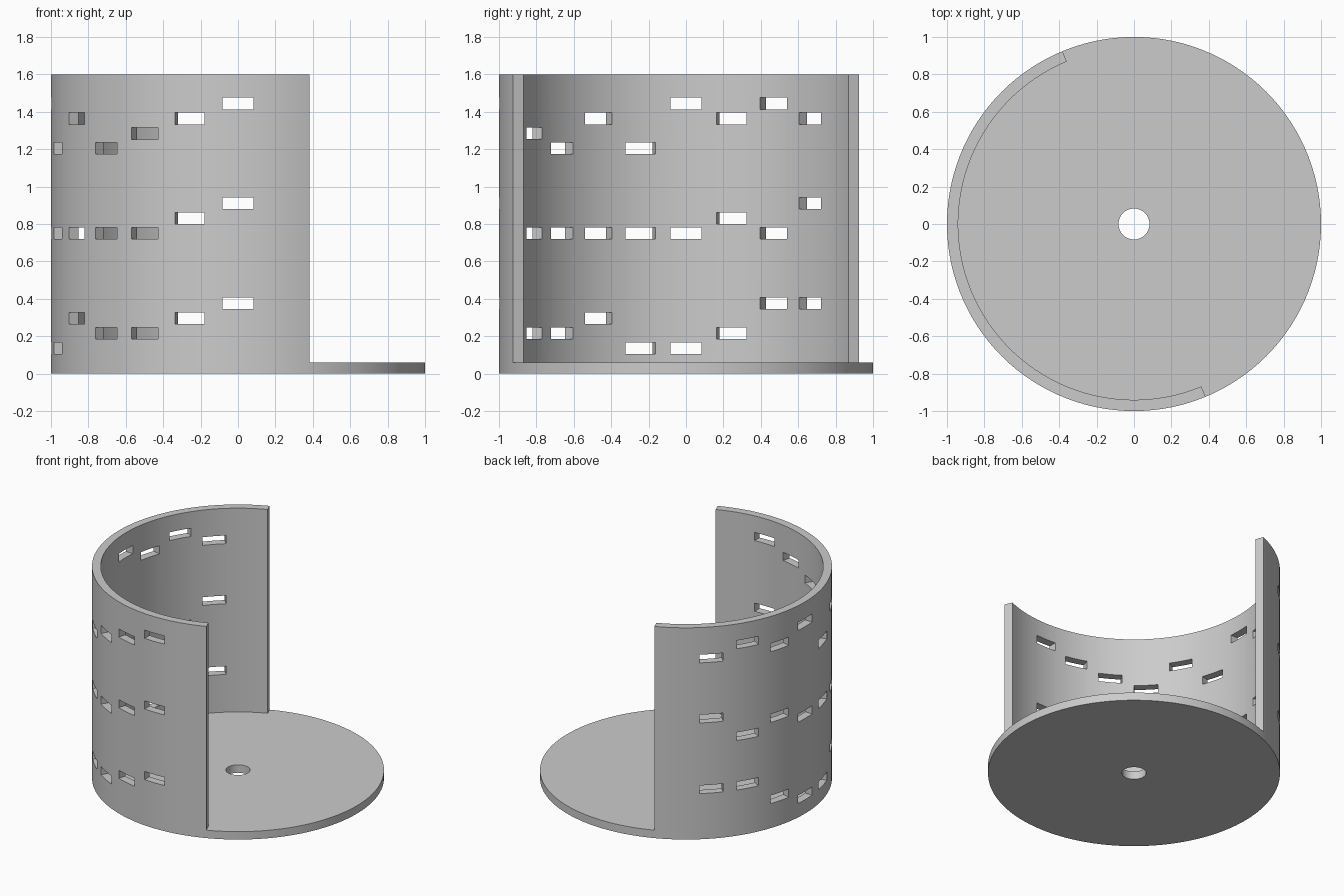
import bpy, bmesh
from math import radians, cos, sin
from mathutils import Matrix, Vector

if "Cube" in bpy.data.objects:
    bpy.data.objects.remove(bpy.data.objects["Cube"], do_unlink=True)

HEIGHT, FLOOR, INNER = 1.6, 0.06, 0.94
START = 112.5            # wall runs half a turn from this angle

grey = bpy.data.materials.new("plain grey")
grey.use_nodes = True
grey.diffuse_color = (0.6, 0.6, 0.6, 1)
grey.node_tree.nodes["Principled BSDF"].inputs["Base Color"].default_value = (0.6, 0.6, 0.6, 1)


def make_object(name, bm):
    bmesh.ops.recalc_face_normals(bm, faces=bm.faces)
    mesh = bpy.data.meshes.new(name)
    bm.to_mesh(mesh)
    bm.free()
    mesh.materials.append(grey)
    obj = bpy.data.objects.new(name, mesh)
    bpy.context.collection.objects.link(obj)
    return obj


def cylinder(name, radius, z0, z1, segments):
    bm = bmesh.new()
    bmesh.ops.create_cone(bm, cap_ends=True, segments=segments, radius1=radius, radius2=radius,
                          depth=z1 - z0, matrix=Matrix.Translation((0, 0, (z0 + z1) / 2)))
    return make_object(name, bm)


def cut(target, cutter):
    mod = target.modifiers.new("cut", "BOOLEAN")
    mod.operation, mod.solver, mod.object = "DIFFERENCE", "EXACT", cutter
    cutter.hide_render = True
    bpy.context.view_layer.objects.active = target
    bpy.ops.object.modifier_apply(modifier=mod.name)
    bpy.data.objects.remove(cutter, do_unlink=True)


# Round body: base disc and half-round wall in one piece
body = cylinder("round_base_with_slotted_wall", 1.0, 0, HEIGHT, 120)

# Cavity: half-round hollow that opens out past the wall ends
bm = bmesh.new()
outline = [Vector((INNER * cos(radians(START + 3 * i)), INNER * sin(radians(START + 3 * i)), FLOOR))
           for i in range(61)]
along = Vector((cos(radians(START)), sin(radians(START)), 0))
out = Vector((-along.y, along.x, 0)) * -1
lift = Vector((0, 0, FLOOR))
outline += [along * -1.5 + lift, along * -1.5 + out * 1.5 + lift,
            along * 1.5 + out * 1.5 + lift, along * 1.5 + lift]
face = bm.faces.new([bm.verts.new(p) for p in outline])
top = bmesh.ops.extrude_face_region(bm, geom=[face])["geom"]
bmesh.ops.translate(bm, vec=(0, 0, 2), verts=[v for v in top if isinstance(v, bmesh.types.BMVert)])
cut(body, make_object("cavity_cutter", bm))

# Centre hole
cut(body, cylinder("hole_cutter", 0.083, -0.2, 0.3, 48))

# Slots: one column every 15 degrees, step of each slot from bottom row to top row
columns = ["332", "313", "122", "013", "010", "212", "110", "111", "222", "333"]
bm = bmesh.new()
for i, steps in enumerate(columns):
    for row, step in enumerate(steps):
        z = 0.136 + 0.534 * row + 0.08 * int(step)
        place = (Matrix.Rotation(radians(135 + 15 * i), 4, "Z") @ Matrix.Translation((0.97, 0, z))
                 @ Matrix.Diagonal((0.2, 0.165, 0.062, 1)))
        bmesh.ops.create_cube(bm, size=1, matrix=place)
cut(body, make_object("slot_cutter", bm))

# Smooth curved faces, keep corners sharp
bpy.ops.object.select_all(action="DESELECT")
body.select_set(True)
bpy.context.view_layer.objects.active = body
bpy.ops.object.shade_smooth_by_angle(angle=radians(30))
